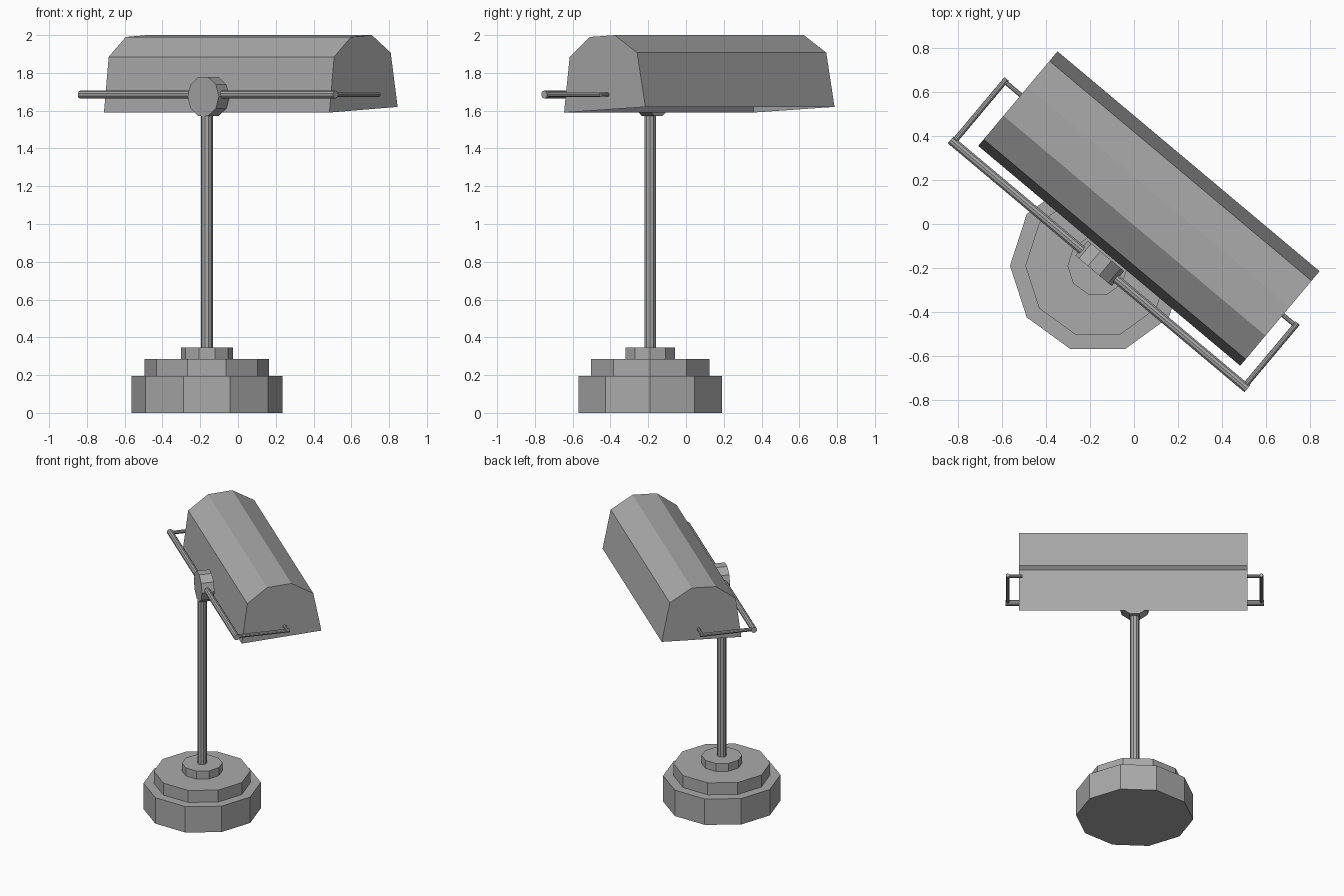
import bpy, bmesh
from math import radians
from mathutils import Matrix, Vector

cube = bpy.data.objects.get("Cube")
if cube:
    bpy.data.objects.remove(cube, do_unlink=True)

# Single grey finish
grey = bpy.data.materials.new("grey_metal")
grey.use_nodes = True
colour = (0.4, 0.4, 0.4, 1)
grey.diffuse_color = colour
grey.node_tree.nodes["Principled BSDF"].inputs["Base Color"].default_value = colour

# Frames: the stand is square to the world, the head is swivelled on it
STAND = Matrix.Translation((-0.165, -0.19, 0))
HEAD = STAND @ Matrix.Rotation(radians(-40), 4, 'Z')


def finish(name, bm, frame):
    bmesh.ops.recalc_face_normals(bm, faces=bm.faces)
    mesh = bpy.data.meshes.new(name)
    bm.to_mesh(mesh)
    bm.free()
    mesh.materials.append(grey)
    obj = bpy.data.objects.new(name, mesh)
    obj.matrix_world = frame
    bpy.context.collection.objects.link(obj)
    return obj


def bar(name, start, end, radius, frame, sides=10):
    """Capped prism between two points of a frame."""
    a, b = Vector(start), Vector(end)
    turn = Vector((0, 0, 1)).rotation_difference(b - a).to_matrix().to_4x4()
    place = Matrix.Translation((a + b) / 2) @ turn @ Matrix.Rotation(radians(90), 4, 'Z')
    bm = bmesh.new()
    bmesh.ops.create_cone(bm, cap_ends=True, segments=sides, radius1=radius,
                          radius2=radius, depth=(b - a).length, matrix=place)
    return finish(name, bm, frame)


# Stepped base
steps = [("base_bottom", 0, 0.195, 0.4), ("base_middle", 0.195, 0.285, 0.33),
         ("base_top", 0.285, 0.345, 0.138)]
for name, low, high, radius in steps:
    bar(name, (0, 0, low), (0, 0, high), radius, STAND)

# Upright pole and the knuckle on top
bar("pole", (0, 0, 0.345), (0, 0, 1.64), 0.032, STAND)
bar("knuckle", (0, -0.03, 1.675), (0, 0.058, 1.675), 0.108, HEAD)

# Bracket: cross rod, side arms and pivot pins
Z = 1.685
bar("cross_rod", (-0.882, 0.008, Z), (0.882, 0.008, Z), 0.021, HEAD)
for side, s in (("left", 1), ("right", -1)):
    bar(side + "_arm", (s * 0.865, 0.008, Z), (s * 0.865, 0.385, Z), 0.013, HEAD)
    bar(side + "_pin", (s * 0.868, 0.37, Z), (s * 0.765, 0.37, Z), 0.011, HEAD)

# Faceted shade, open underneath
profile = [(0.068, 1.59), (0.107, 1.885), (0.247, 1.99),
           (0.418, 2.0), (0.573, 1.907), (0.63, 1.62)]
bm = bmesh.new()
ends = [[bm.verts.new((x, y, z)) for y, z in profile] for x in (-0.768, 0.79)]
for i in range(len(profile) - 1):
    bm.faces.new((ends[0][i], ends[0][i + 1], ends[1][i + 1], ends[1][i]))
for ring in ends:
    bm.faces.new(ring)
finish("shade", bm, HEAD)
